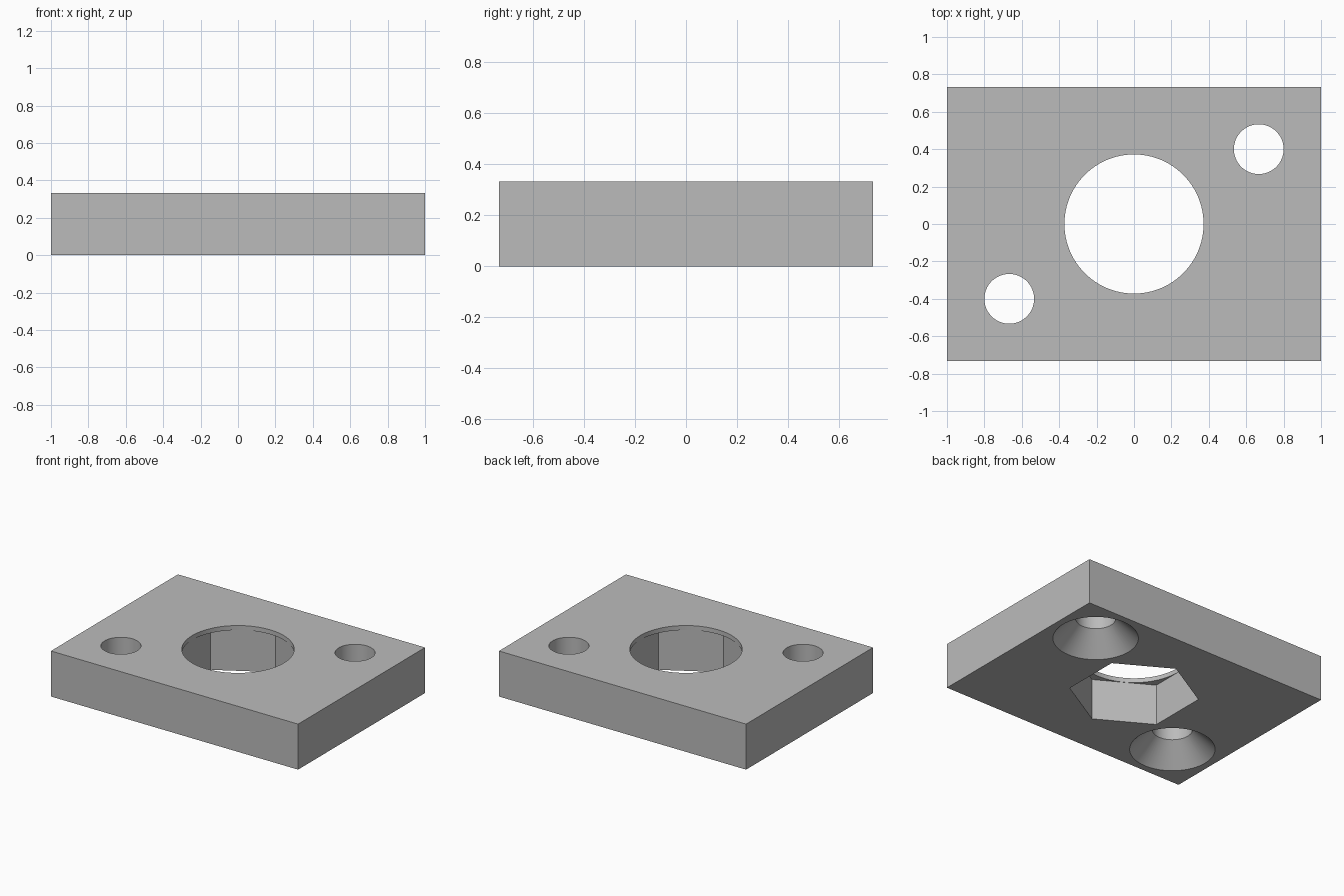
import bpy
import bmesh
from math import cos, sin, pi, radians

default = bpy.data.objects.get("Cube")
if default:
    bpy.data.objects.remove(default, do_unlink=True)

WIDTH, DEPTH, HEIGHT = 2.0, 1.467, 0.333

grey = bpy.data.materials.new("plain grey")
grey.use_nodes = True
colour = (0.5, 0.5, 0.5, 1)
grey.diffuse_color = colour
bsdf = next(n for n in grey.node_tree.nodes if n.type == "BSDF_PRINCIPLED")
bsdf.inputs["Base Color"].default_value = colour


def make_object(name, bm):
    bmesh.ops.recalc_face_normals(bm, faces=bm.faces)
    mesh = bpy.data.meshes.new(name)
    bm.to_mesh(mesh)
    bm.free()
    mesh.materials.append(grey)
    obj = bpy.data.objects.new(name, mesh)
    bpy.context.collection.objects.link(obj)
    return obj


def turned(name, profile, sides, x=0, y=0, turn=0):
    """Closed solid from (radius, height) rings around a vertical axis."""
    bm = bmesh.new()
    rings = []
    for r, z in profile:
        angles = [turn + 2 * pi * i / sides for i in range(sides)]
        rings.append([bm.verts.new((x + r * cos(a), y + r * sin(a), z)) for a in angles])
    for low, high in zip(rings, rings[1:]):
        for i in range(sides):
            j = (i + 1) % sides
            bm.faces.new((low[i], low[j], high[j], high[i]))
    bm.faces.new(rings[0])
    bm.faces.new(rings[-1])
    return make_object(name, bm)


# Rectangular plate
bm = bmesh.new()
bmesh.ops.create_cube(bm, size=1)
bmesh.ops.scale(bm, vec=(WIDTH, DEPTH, HEIGHT), verts=bm.verts)
bmesh.ops.translate(bm, vec=(0, 0, HEIGHT / 2), verts=bm.verts)
plate = make_object("mounting_plate", bm)

# Hexagonal pocket from below, leaving a thin lip with a round opening
cutters = [
    turned("hex_pocket_cutter", [(0.432, -0.1), (0.432, 0.3)], 6, turn=radians(30)),
    turned("round_opening_cutter", [(0.372, 0.15), (0.372, 0.45)], 96),
]

# Two diagonal screw holes, countersunk from below
screw = [(0.383, -0.1), (0.133, 0.15), (0.133, 0.45)]
for side, s in (("left", 1), ("right", -1)):
    cutters.append(turned(side + "_screw_cutter", screw, 64, s * 0.667, s * 0.4))

bpy.ops.object.select_all(action="DESELECT")
bpy.context.view_layer.objects.active = plate
plate.select_set(True)
for cutter in cutters:
    cutter.hide_render = True
    mod = plate.modifiers.new(cutter.name, "BOOLEAN")
    mod.operation = "DIFFERENCE"
    mod.solver = "EXACT"
    mod.object = cutter
    bpy.ops.object.modifier_apply(modifier=mod.name)
    bpy.data.objects.remove(cutter, do_unlink=True)

bpy.ops.object.shade_smooth_by_angle(angle=radians(25))
